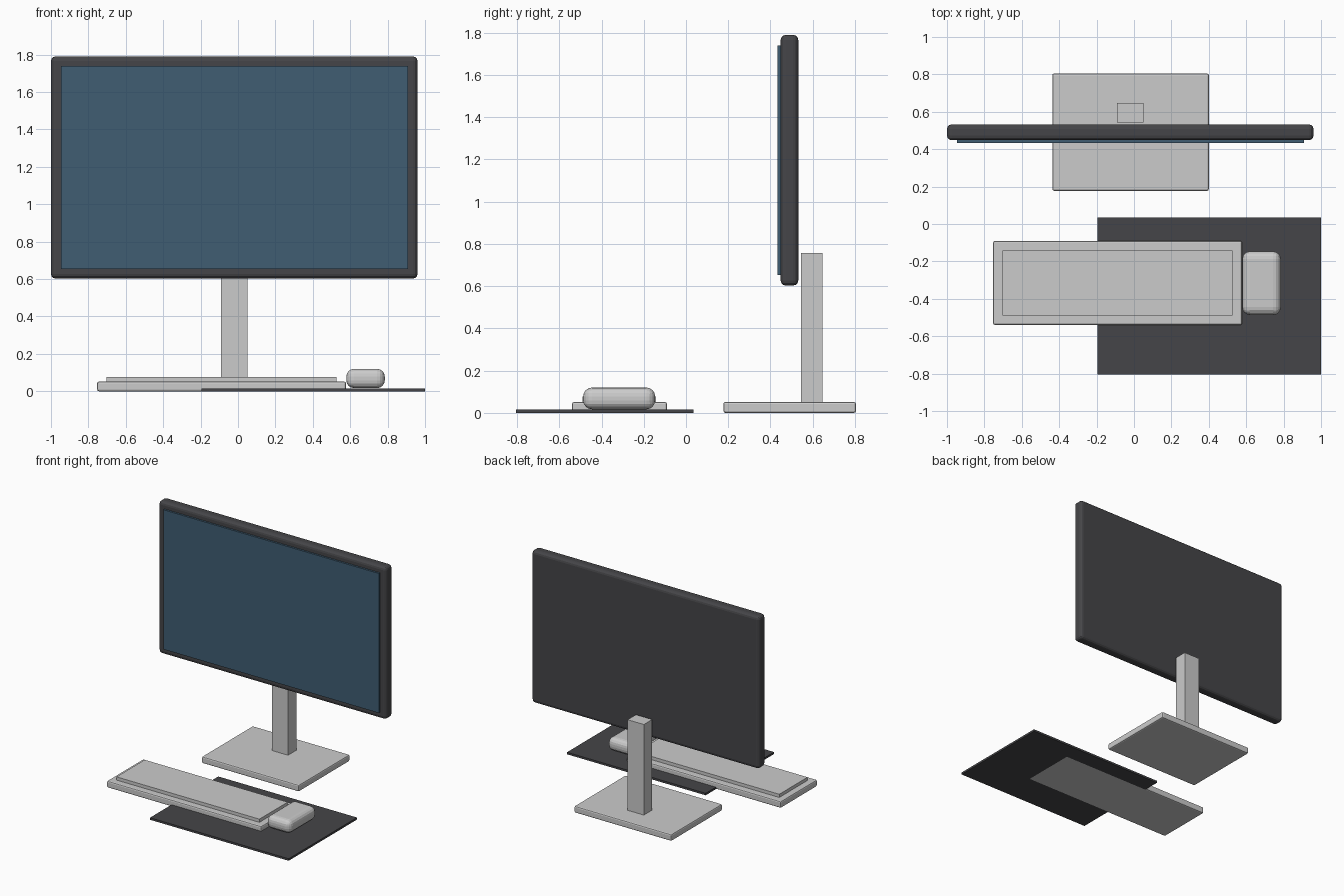
import bpy
from mathutils import Vector

if "Cube" in bpy.data.objects:
    bpy.data.objects.remove(bpy.data.objects["Cube"])


def material(name, rgb):
    m = bpy.data.materials.new(name)
    m.diffuse_color = (*rgb, 1)
    m.use_nodes = True
    m.node_tree.nodes["Principled BSDF"].inputs["Base Color"].default_value = m.diffuse_color
    return m


def box(name, x, y, z, bevel=0, segments=2, mat=None):
    """Box spanning the (min, max) ranges, with optional rounded edges."""
    lo, hi = Vector((x[0], y[0], z[0])), Vector((x[1], y[1], z[1]))
    bpy.ops.mesh.primitive_cube_add(size=1, location=(lo + hi) / 2)
    ob = bpy.context.object
    ob.name = name
    ob.scale = hi - lo
    bpy.ops.object.transform_apply(location=False, rotation=False, scale=True)
    if bevel:
        mod = ob.modifiers.new("rounded_edges", "BEVEL")
        mod.width = bevel
        mod.segments = segments
    if mat:
        ob.data.materials.append(mat)
    return ob


dark = material("dark_plastic", (0.06, 0.06, 0.065))
blue = material("screen_blue", (0.05, 0.11, 0.17))

# Monitor
box("monitor_housing", (-1.0, 0.96), (0.448, 0.532), (0.603, 1.79), 0.025, 3, dark)
box("screen", (-0.946, 0.909), (0.433, 0.453), (0.653, 1.739), mat=blue)

# Stand
box("stand_post", (-0.09, 0.05), (0.544, 0.647), (0.04, 0.757))
box("stand_base", (-0.437, 0.4), (0.177, 0.805), (0, 0.052), 0.01)

# Keyboard
box("keyboard_body", (-0.753, 0.578), (-0.54, -0.09), (0, 0.052), 0.01)
box("key_block", (-0.704, 0.527), (-0.489, -0.142), (0.042, 0.077))

# Mouse and mat
mouse = box("mouse", (0.579, 0.785), (-0.487, -0.146), (0.017, 0.12), 0.042, 4)
bpy.ops.object.select_all(action="DESELECT")
mouse.select_set(True)
bpy.context.view_layer.objects.active = mouse
box("mouse_mat", (-0.194, 1.0), (-0.805, 0.035), (0, 0.016), mat=dark)
